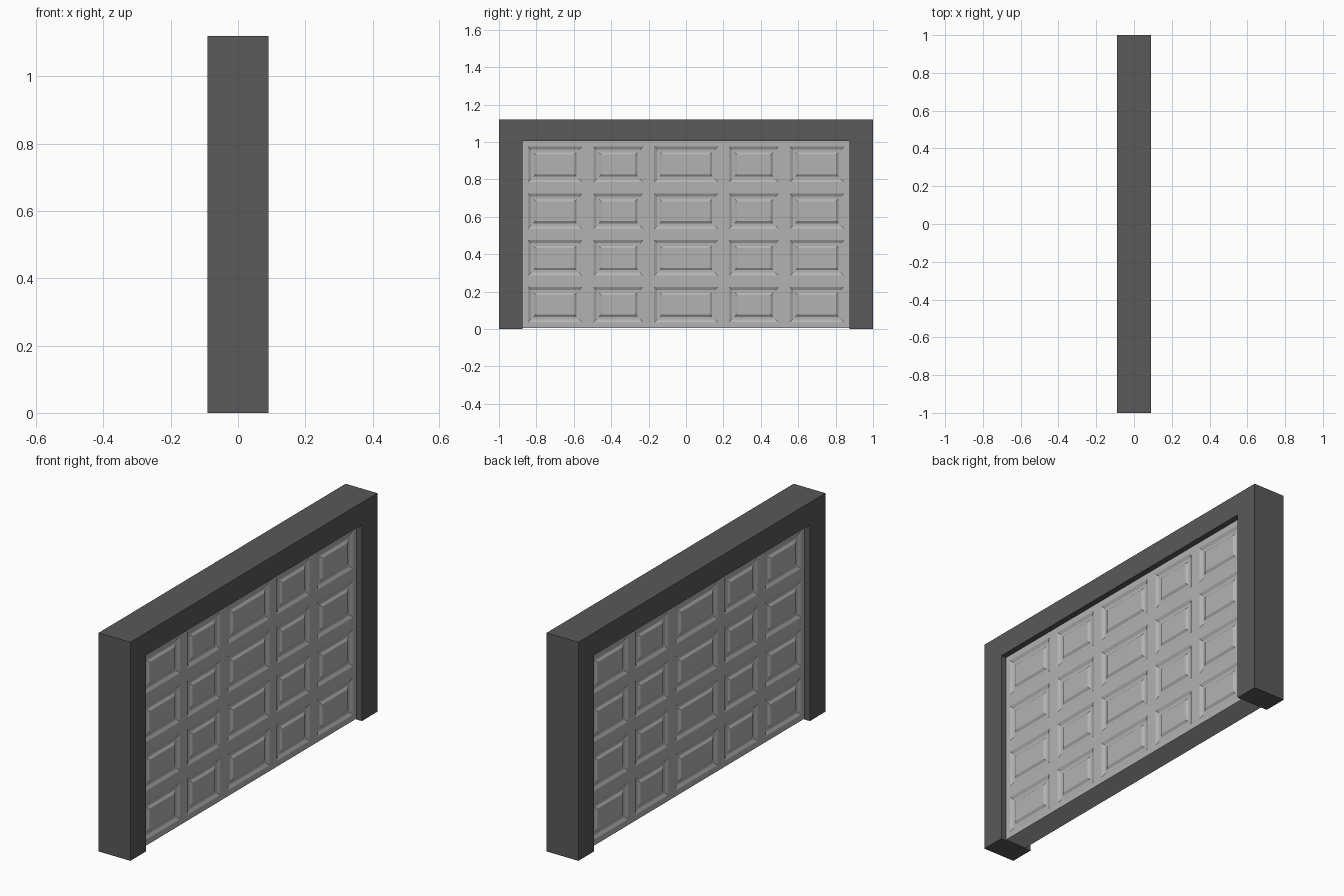
import bpy, bmesh

if "Cube" in bpy.data.objects:
    bpy.data.objects.remove(bpy.data.objects["Cube"])

HALF_W, TOP, HALF_D = 1.0, 1.12, 0.09     # frame outside
OPEN_W, OPEN_TOP = 0.875, 1.005           # opening
DOOR_X, DOOR_Z = 0.06, 0.005              # door half thickness, bottom


def material(name, grey):
    mat = bpy.data.materials.new(name)
    mat.diffuse_color = (grey, grey, grey, 1)
    mat.use_nodes = True
    mat.node_tree.nodes["Principled BSDF"].inputs["Base Color"].default_value = mat.diffuse_color
    return mat


def add_object(name, bm, mat):
    mesh = bpy.data.meshes.new(name)
    bm.to_mesh(mesh)
    bm.free()
    obj = bpy.data.objects.new(name, mesh)
    bpy.context.collection.objects.link(obj)
    mesh.materials.append(mat)
    return obj


# Frame: mitred jambs and header, extruded through the wall depth
bm = bmesh.new()
outer = [(-HALF_W, 0), (-HALF_W, TOP), (HALF_W, TOP), (HALF_W, 0)]
inner = [(-OPEN_W, 0), (-OPEN_W, OPEN_TOP), (OPEN_W, OPEN_TOP), (OPEN_W, 0)]
vo = [bm.verts.new((-HALF_D, y, z)) for y, z in outer]
vi = [bm.verts.new((-HALF_D, y, z)) for y, z in inner]
for i in range(3):
    bm.faces.new((vo[i], vo[i + 1], vi[i + 1], vi[i]))
ext = bmesh.ops.extrude_face_region(bm, geom=bm.faces[:], use_keep_orig=True)
moved = [g for g in ext["geom"] if isinstance(g, bmesh.types.BMVert)]
bmesh.ops.translate(bm, verts=moved, vec=(2 * HALF_D, 0, 0))
bmesh.ops.recalc_face_normals(bm, faces=bm.faces[:])
add_object("door_frame", bm, material("dark_grey", 0.1))

# Door: one face as a grid of cells, each inset into a raised-field panel
bm = bmesh.new()
cols = [-OPEN_W, -0.525, -0.2, 0.2, 0.525, OPEN_W]
rows = [DOOR_Z + (OPEN_TOP - DOOR_Z) * i / 4 for i in range(5)]
grid = [[bm.verts.new((DOOR_X, y, z)) for z in rows] for y in cols]
cells = [bm.faces.new((grid[i][j], grid[i + 1][j], grid[i + 1][j + 1], grid[i][j + 1]))
         for i in range(5) for j in range(4)]
bm.normal_update()

# Door edge, extruded back to the centre plane
border = [e for e in bm.edges if e.is_boundary]
ext = bmesh.ops.extrude_edge_only(bm, edges=border)
for g in ext["geom"]:
    if isinstance(g, bmesh.types.BMVert):
        g.co.x = 0
bmesh.ops.recalc_face_normals(bm, faces=bm.faces[:])
if cells[0].normal.x < 0:
    bmesh.ops.reverse_faces(bm, faces=bm.faces[:])

# Panel moulding: rail border, slope in, flat, slope out to the raised field
for width, depth in ((0.03, 0), (0.016, -0.008), (0.014, 0), (0.012, 0.008)):
    bmesh.ops.inset_individual(bm, faces=cells, thickness=width, depth=depth,
                               use_even_offset=True)
door = add_object("panelled_door", bm, material("light_grey", 0.45))
mirror = door.modifiers.new("back_side", "MIRROR")
mirror.use_axis = (True, False, False)
